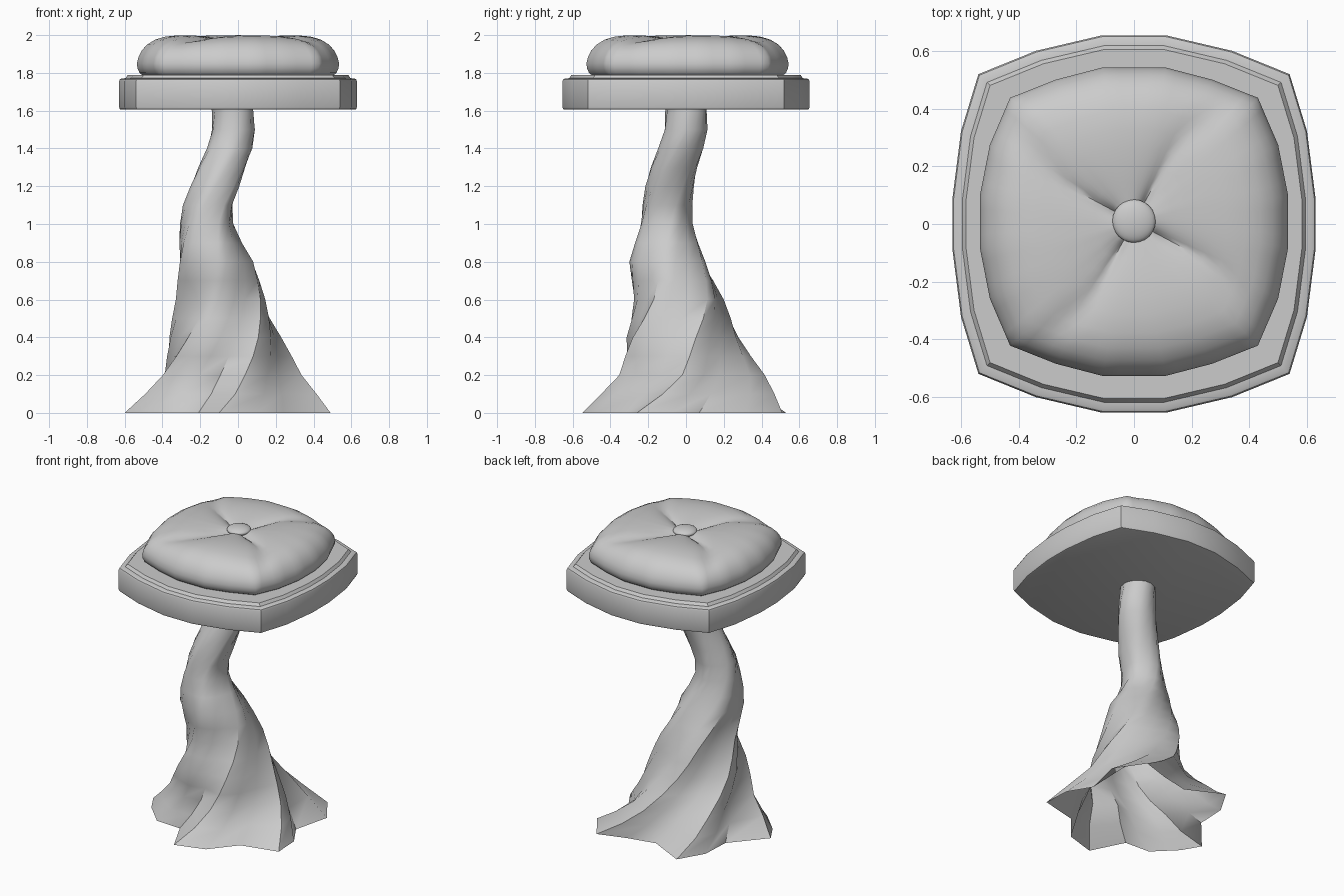
import bpy, bmesh, math
from math import sin, cos, radians, degrees, atan2, exp, pi

if "Cube" in bpy.data.objects:
    bpy.data.objects.remove(bpy.data.objects["Cube"])


def loft(name, rings, cap_bottom=False, cap_top=False, angle=40):
    """Skin a stack of closed rings with quads."""
    bm = bmesh.new()
    rows = [[bm.verts.new(p) for p in ring] for ring in rings]
    n = len(rows[0])
    for a, b in zip(rows, rows[1:]):
        for i in range(n):
            j = (i + 1) % n
            bm.faces.new((a[i], a[j], b[j], b[i]))
    if cap_bottom:
        bm.faces.new(rows[0][::-1])
    if cap_top:
        bm.faces.new(rows[-1])
    me = bpy.data.meshes.new(name)
    bm.to_mesh(me)
    bm.free()
    ob = bpy.data.objects.new(name, me)
    bpy.context.collection.objects.link(ob)
    smooth(ob, angle)
    return ob


def smooth(ob, angle):
    bpy.ops.object.select_all(action='DESELECT')
    ob.select_set(True)
    bpy.context.view_layer.objects.active = ob
    bpy.ops.object.shade_smooth_by_angle(angle=radians(angle))


def outline(hx, hy, cx, cy, sub=1):
    """Bulged square with 20 sides, each side cut into sub pieces."""
    bx, by = cx + .67 * (hx - cx), cy + .6 * (hy - cy)
    q = [(hx, .09), (bx, .62 * cy), (cx, cy), (.63 * cx, by), (.11, hy)]
    pts = q + [(-x, y) for x, y in q[::-1]]
    pts += [(x, -y) for x, y in pts[::-1]]
    out = []
    for i, (x, y) in enumerate(pts):
        u, v = pts[(i + 1) % len(pts)]
        out += [(x + (u - x) * k / sub, y + (v - y) * k / sub) for k in range(sub)]
    return out


# Seat plate with rounded rim and a stepped top
plate = outline(.63, .655, .54, .52)
profile = [(.98, 1.605), (.993, 1.608), (1, 1.62), (1, 1.755), (.993, 1.766),
           (.98, 1.77), (.945, 1.772), (.925, 1.79), (.78, 1.79)]
loft("seat_plate", [[(x * s, y * s, z) for x, y in plate] for s, z in profile],
     True, True)

# Cushion with four curved pleats running from the button to the corners
pad = outline(.535, .535, .43, .43, 4)
profile = [(.94, 1.785), (.975, 1.80), (.995, 1.825), (1, 1.85), (.985, 1.885),
           (.95, 1.92), (.9, 1.95), (.82, 1.977), (.72, 1.993), (.6, 2.0),
           (.48, 2.0), (.36, 1.995), (.25, 1.987), (.15, 1.978), (.06, 1.97)]
rings = []
for s, z in profile:
    crease = 62 - 14 * max(0, (s - .5) / .5)
    fade = 0 if z < 1.9 else min(1, (1 - s) / .3)
    ring = []
    for x, y in pad:
        d = (degrees(atan2(y, x)) - crease + 45) % 90 - 45
        ring.append((x * s, y * s + .008, z - .032 * fade * exp(-abs(d) / 13)))
    rings.append(ring)
loft("cushion", rings, True, True, 60)

# Button
bpy.ops.mesh.primitive_uv_sphere_add(segments=24, ring_count=12, radius=.075,
                                     location=(0, .01, 1.973))
button = bpy.context.object
button.name = "button"
button.scale = (1, 1, .36)
smooth(button, 40)

# Twisted, bent trunk, flaring into five root lobes, open underneath
roots = [(.45, .32), (.32, .51), (.13, .45), (-.06, .41), (-.30, .53), (-.40, .36),
         (-.41, .16), (-.60, -.06), (-.53, -.18), (-.39, -.32), (-.21, -.33),
         (-.10, -.55), (.10, -.49), (.24, -.32), (.49, -.26), (.48, -.08), (.39, .07)]
# z, centre x, centre y, radius, amount of root shape
path = [(0, 0, 0, .5, 1), (.1, -.02, .01, .415, .9), (.2, -.04, .02, .35, .75),
        (.3, -.05, -.01, .315, .6), (.4, -.06, -.03, .285, .5),
        (.5, -.07, -.03, .255, .45), (.6, -.08, -.035, .23, .4),
        (.7, -.10, -.06, .213, .35), (.8, -.12, -.09, .198, .3),
        (.9, -.15, -.10, .165, .3), (1.0, -.165, -.105, .138, .25),
        (1.1, -.155, -.10, .13, .25), (1.2, -.12, -.085, .128, .2),
        (1.3, -.085, -.06, .123, .15), (1.4, -.045, -.025, .12, .1),
        (1.5, -.025, 0, .114, .05), (1.61, -.03, 0, .11, 0)]
rings = []
for z, cx, cy, r, k in path:
    t = radians(110 * z)
    ring = []
    for i, (x, y) in enumerate(roots):
        a = atan2(y, x)
        m = r * (1 + k * (math.hypot(x, y) / .5 - 1))
        ring.append((cx + m * cos(a + t), cy + m * sin(a + t), z))
    rings.append(ring)
loft("trunk", rings, angle=45)
